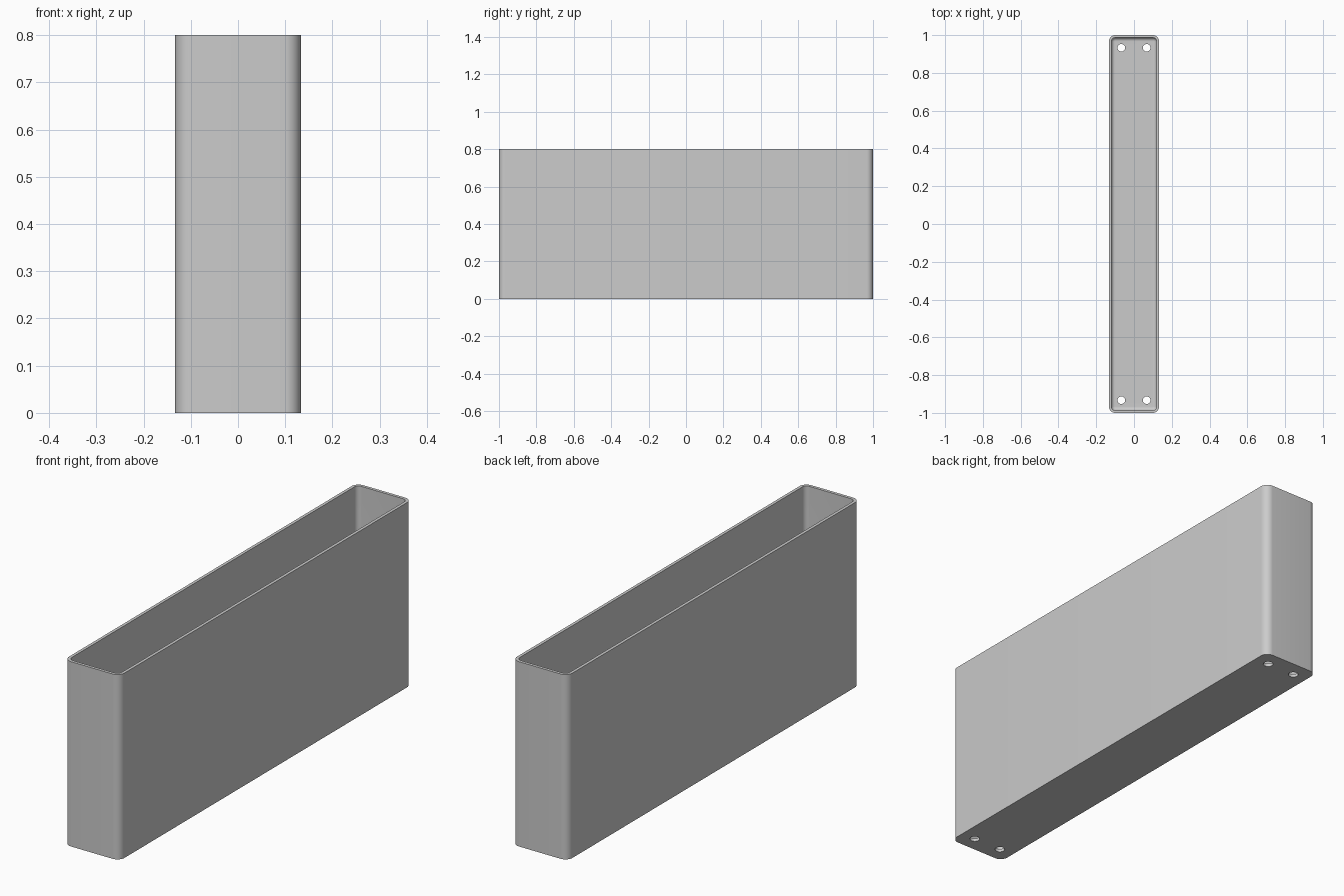
import bpy
import bmesh
from math import cos, sin, pi, radians

HALF_X, HALF_Y, HEIGHT = 0.133, 1.0, 0.8
CORNER, WALL, FILLET = 0.034, 0.0133, 0.019
HOLE_X, HOLE_Y, HOLE_R = 0.067, 0.933, 0.02

cube = bpy.data.objects.get("Cube")
if cube:
    bpy.data.objects.remove(cube, do_unlink=True)

grey = bpy.data.materials.new("grey")
grey.use_nodes = True
colour = (0.6, 0.6, 0.6, 1)
grey.diffuse_color = colour
grey.node_tree.nodes["Principled BSDF"].inputs["Base Color"].default_value = colour


def ring(bm, inset, z, steps=10):
    """Rounded rectangle of vertices, inset from the outer wall."""
    r = CORNER - inset
    cx, cy = HALF_X - CORNER, HALF_Y - CORNER
    verts = []
    for q, (sx, sy) in enumerate(((1, 1), (-1, 1), (-1, -1), (1, -1))):
        for i in range(steps + 1):
            a = (q + i / steps) * pi / 2
            verts.append(bm.verts.new((sx * cx + r * cos(a), sy * cy + r * sin(a), z)))
    return verts


# Open tray: outer wall, rim, inner wall and rounded floor edge
levels = [(0, 0), (0, HEIGHT), (WALL, HEIGHT)]
for i in range(9):
    a = i / 8 * pi / 2
    levels.append((WALL + FILLET * (1 - cos(a)), WALL + FILLET * (1 - sin(a))))

bm = bmesh.new()
rings = [ring(bm, inset, z) for inset, z in levels]
for low, high in zip(rings, rings[1:]):
    for i in range(len(low)):
        j = (i + 1) % len(low)
        bm.faces.new((low[i], low[j], high[j], high[i]))
bm.faces.new(list(reversed(rings[0])))
bm.faces.new(rings[-1])
mesh = bpy.data.meshes.new("open_box")
bm.to_mesh(mesh)
bm.free()
box = bpy.data.objects.new("open_box", mesh)
bpy.context.collection.objects.link(box)
mesh.materials.append(grey)

# Four drain holes through the floor
bm = bmesh.new()
for sx in (-1, 1):
    for sy in (-1, 1):
        made = bmesh.ops.create_cone(bm, cap_ends=True, segments=32, radius1=HOLE_R,
                                     radius2=HOLE_R, depth=0.1)
        bmesh.ops.translate(bm, verts=made["verts"], vec=(sx * HOLE_X, sy * HOLE_Y, 0))
cut_mesh = bpy.data.meshes.new("hole_cutter")
bm.to_mesh(cut_mesh)
bm.free()
cut_mesh.materials.append(grey)
cutter = bpy.data.objects.new("hole_cutter", cut_mesh)
cutter.hide_render = True
bpy.context.collection.objects.link(cutter)

boolean = box.modifiers.new("floor_holes", "BOOLEAN")
boolean.operation = "DIFFERENCE"
boolean.solver = "EXACT"
boolean.object = cutter
for obj in bpy.context.selected_objects:
    obj.select_set(False)
bpy.context.view_layer.objects.active = box
box.select_set(True)
bpy.ops.object.modifier_apply(modifier=boolean.name)
bpy.data.objects.remove(cutter, do_unlink=True)

bpy.ops.object.shade_smooth_by_angle(angle=radians(30))
